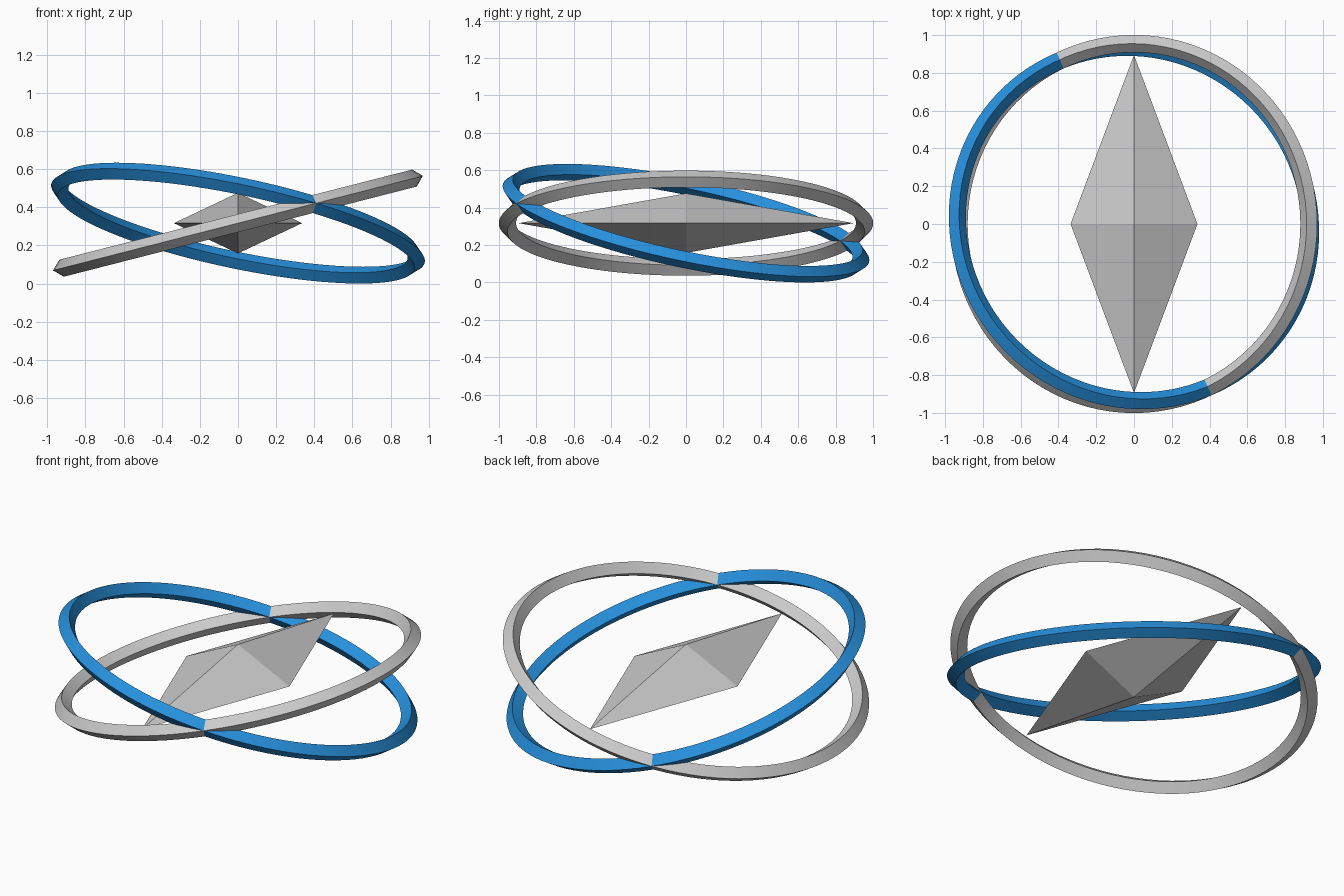
import bpy, bmesh
from math import cos, sin, pi, radians
from mathutils import Vector

if "Cube" in bpy.data.objects:
    bpy.data.objects.remove(bpy.data.objects["Cube"])

CENTRE = Vector((0, 0, 0.317))


def ring(name, normal, segments=96, major=0.955, minor=0.046):
    """Ring with a diamond cross-section, facing along the given normal."""
    bpy.ops.mesh.primitive_torus_add(
        major_segments=segments, minor_segments=4,
        major_radius=major, minor_radius=minor, location=CENTRE,
        rotation=Vector(normal).to_track_quat('Z', 'Y').to_euler())
    ob = bpy.context.object
    ob.name = name
    bpy.ops.object.shade_smooth_by_angle(angle=radians(30))
    return ob


def tilt_normal(tilt, azimuth):
    """Normal of a disc whose highest point lies toward the azimuth."""
    return (-sin(tilt) * cos(azimuth), -sin(tilt) * sin(azimuth), cos(tilt))


# Two crossing rings
ring("grey_ring", tilt_normal(0.25, 0))
blue_ring = ring("blue_ring", tilt_normal(radians(16.6), 1.25 * pi))
blue = bpy.data.materials.new("blue")
blue.diffuse_color = (0.02, 0.28, 0.72, 1)
blue.use_nodes = True
blue.node_tree.nodes["Principled BSDF"].inputs["Base Color"].default_value = blue.diffuse_color
blue_ring.data.materials.append(blue)

# Stretched octahedral crystal in the middle
bm = bmesh.new()
for axis, half in enumerate((0.336, 0.895, 0.159)):
    for sign in (-1, 1):
        p = Vector((0, 0, 0))
        p[axis] = sign * half
        bm.verts.new(p)
bmesh.ops.convex_hull(bm, input=bm.verts)
bmesh.ops.recalc_face_normals(bm, faces=bm.faces)
mesh = bpy.data.meshes.new("crystal")
bm.to_mesh(mesh)
bm.free()
crystal = bpy.data.objects.new("crystal", mesh)
crystal.location = CENTRE
bpy.context.collection.objects.link(crystal)
